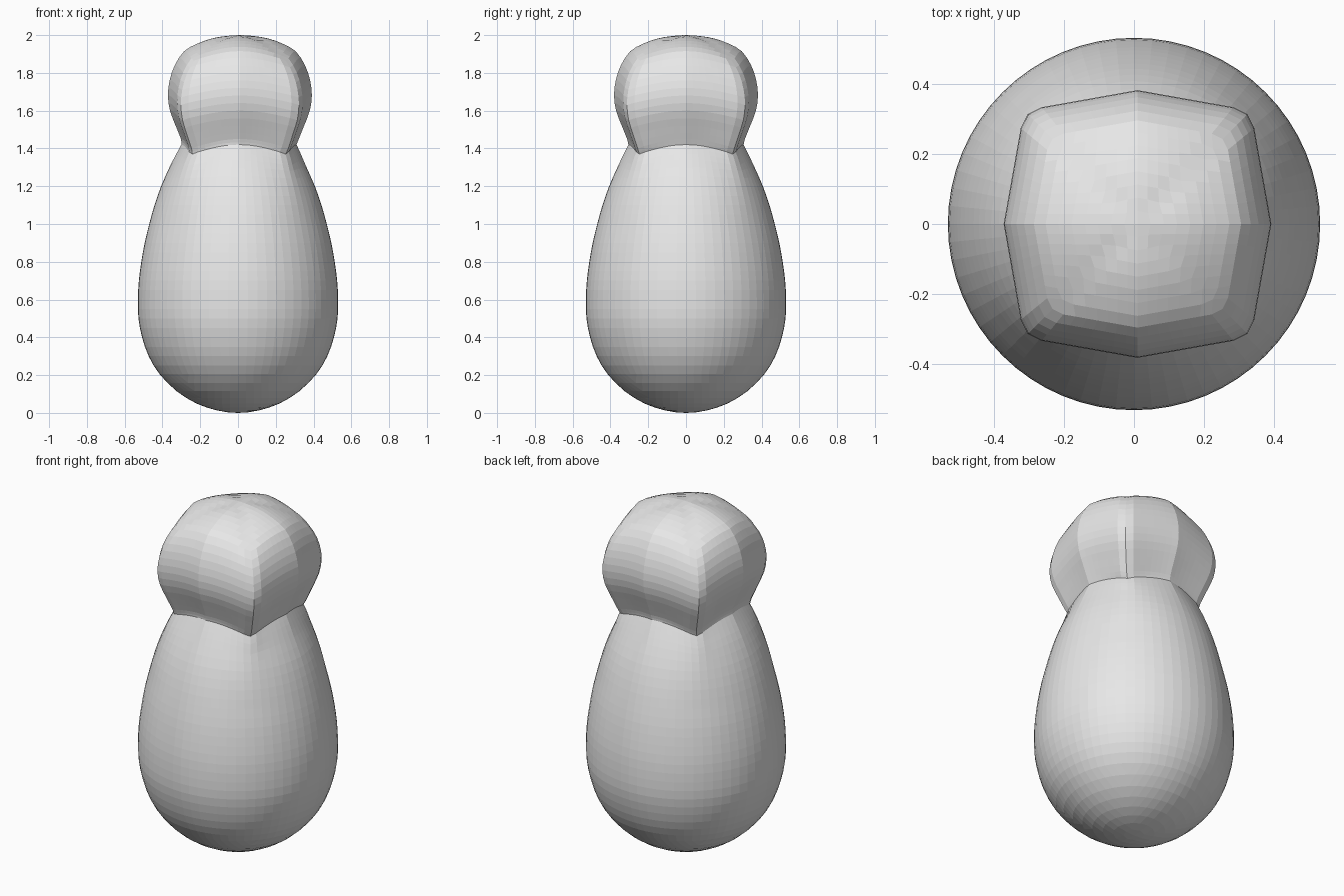
import bpy, bmesh, math

cube = bpy.data.objects.get("Cube")
if cube:
    bpy.data.objects.remove(cube, do_unlink=True)

grey = bpy.data.materials.new("plain grey")
grey.use_nodes = True
grey.diffuse_color = (0.8, 0.8, 0.8, 1)
grey.node_tree.nodes["Principled BSDF"].inputs["Base Color"].default_value = (0.8, 0.8, 0.8, 1)

HALF = 8  # half the number of faces along each side


def refine(keys):
    """Insert a smooth midpoint between each pair of rings."""
    first, last, before = keys[1], keys[-1], keys[-2]
    start = (first[0], -first[1], *first[2:])
    end = tuple(2 * a - b for a, b in zip(last, before))
    p = [start, *keys, end]
    rings = []
    for k in range(1, len(p) - 2):
        mid = tuple((9 * (b + c) - a - d) / 16
                    for a, b, c, d in zip(p[k - 1], p[k], p[k + 1], p[k + 2]))
        rings += [p[k], mid]
    return rings + [last]


def place(i, j, ring):
    """Point on a ring whose section blends from circle to rounded square."""
    z, radius, square, drop, shift = ring
    big, small = max(abs(i), abs(j)), min(abs(i), abs(j))
    f = small / big if big else 0
    c, s = math.cos(f * math.pi / 4), math.sin(f * math.pi / 4)
    box = min(1 / (c + 0.178 * s), 1.16)
    r = radius * (1 + square * (box - 1))
    x, y = (c, s) if abs(i) >= abs(j) else (s, c)
    return (math.copysign(x * r, i) + shift, math.copysign(y * r, j), z - drop * f * f)


def loft(name, keys):
    """Quad grid cap at the first ring, continued by a tube of square-ordered rings."""
    rings = refine(keys)
    bm = bmesh.new()
    span = range(-HALF, HALF + 1)
    cap = {(i, j): bm.verts.new(place(i, j, rings[max(abs(i), abs(j))]))
           for i in span for j in span}
    for i in span[:-1]:
        for j in span[:-1]:
            bm.faces.new([cap[i, j], cap[i + 1, j], cap[i + 1, j + 1], cap[i, j + 1]])
    run = span[:-1]
    border = ([(k, -HALF) for k in run] + [(HALF, k) for k in run]
              + [(-k, HALF) for k in run] + [(-HALF, -k) for k in run])
    previous = [cap[b] for b in border]
    for ring in rings[HALF + 1:]:
        current = [bm.verts.new(place(i, j, ring)) for i, j in border]
        for k in range(len(border)):
            bm.faces.new([previous[k - 1], previous[k], current[k], current[k - 1]])
        previous = current
    bmesh.ops.recalc_face_normals(bm, faces=bm.faces)
    mesh = bpy.data.meshes.new(name)
    bm.to_mesh(mesh)
    bm.free()
    mesh.materials.append(grey)
    obj = bpy.data.objects.new(name, mesh)
    bpy.context.collection.objects.link(obj)
    return obj


# Ring data: height, radius, squareness, corner drop, sideways shift
NECK = (1.42, 0.305, 0.9, 0.05, 0.005)

# Egg-shaped body, from the base up to the neck
round_part = [(0, 0), (0.013, 0.11), (0.05, 0.22), (0.115, 0.325), (0.205, 0.415),
              (0.3, 0.473), (0.4, 0.508), (0.5, 0.527), (0.6, 0.53), (0.7, 0.525),
              (0.8, 0.512), (0.9, 0.494), (1.0, 0.47)]
shoulder = [(1.1, 0.442, 0.05, 0, 0), (1.2, 0.407, 0.15, 0.005, 0),
            (1.3, 0.363, 0.4, 0.02, 0), (1.37, 0.33, 0.7, 0.04, 0.003), NECK]
loft("body", [(z, r, 0, 0, 0) for z, r in round_part] + shoulder)

# Rounded square head, from the crown down to the neck
crown = [(2.0, 0, 0), (1.995, 0.075, 0.01), (1.982, 0.15, 0.02), (1.955, 0.225, 0.035),
         (1.915, 0.295, 0.05), (1.84, 0.345, 0.05), (1.76, 0.372, 0.05), (1.68, 0.381, 0.05),
         (1.6, 0.37, 0.05), (1.52, 0.34, 0.05), (1.45, 0.312, 0.05)]
loft("head", [(z, r, 1, drop, 0.01) for z, r, drop in crown] + [NECK])
